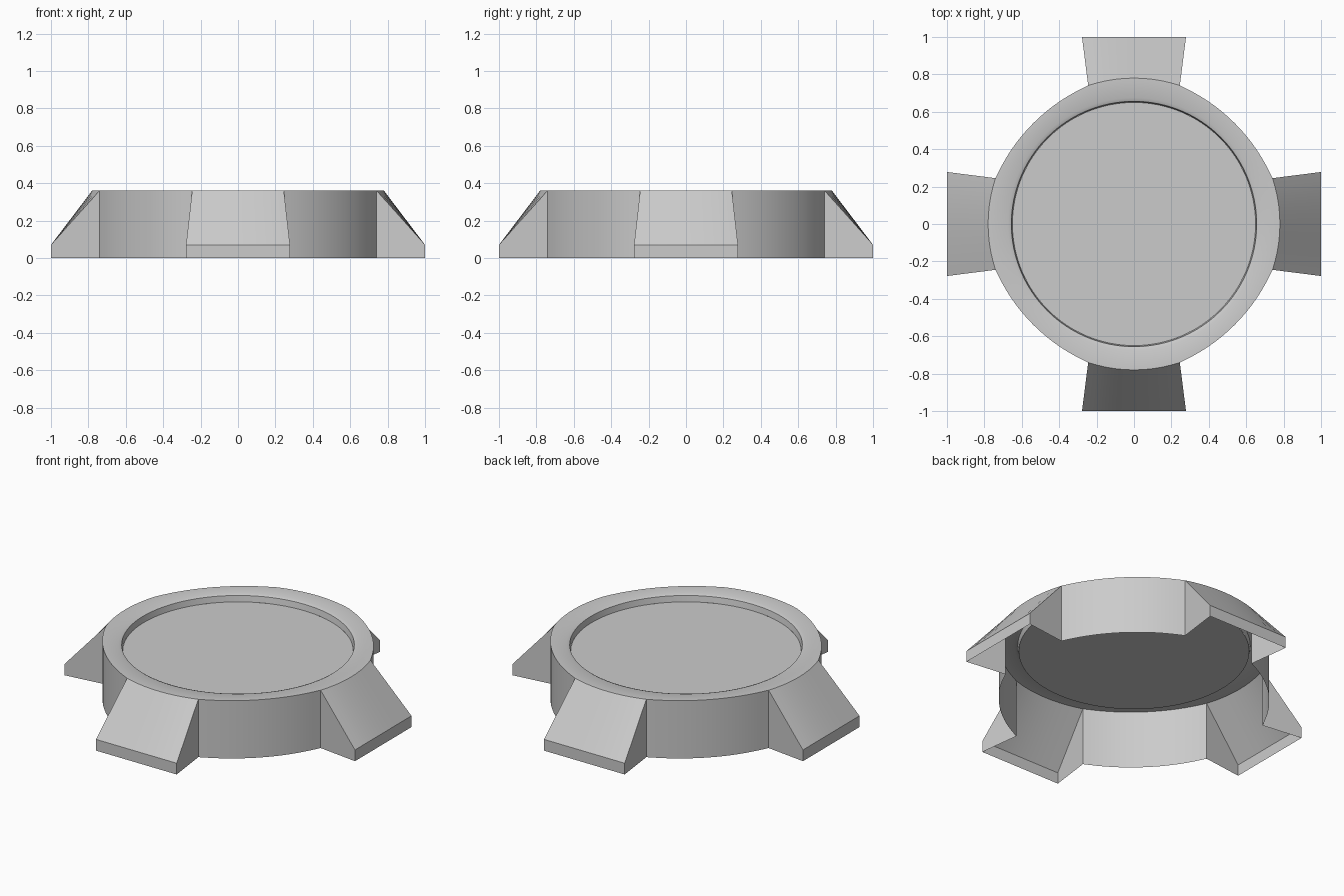
import bpy, bmesh
from math import sin, cos, pi, asin, radians
from mathutils import Matrix

if "Cube" in bpy.data.objects:
    bpy.data.objects.remove(bpy.data.objects["Cube"])

TOP, LIP, FLOOR = 0.36, 0.352, 0.315      # rim, rim inner edge, recessed plate
R_OUT, R_IN = 0.78, 0.65
W_TOP, W_END, Z_END = 0.245, 0.278, 0.07  # foot half widths, foot toe height
PHI = asin(W_TOP / R_OUT)                 # half angle covered by a foot


def polar(r, a, z):
    return (r * sin(a), r * cos(a), z)


def finish(name, bm):
    bmesh.ops.remove_doubles(bm, verts=bm.verts, dist=0.0005)
    bmesh.ops.recalc_face_normals(bm, faces=bm.faces)
    # make the sheet face outward / upward
    up = max(bm.faces, key=lambda f: f.normal.z ** 2)
    if up.normal.z < 0:
        bmesh.ops.reverse_faces(bm, faces=bm.faces)
    me = bpy.data.meshes.new(name)
    bm.to_mesh(me)
    bm.free()
    ob = bpy.data.objects.new(name, me)
    bpy.context.collection.objects.link(ob)
    bpy.context.view_layer.objects.active = ob
    ob.select_set(True)
    bpy.ops.object.shade_smooth_by_angle(angle=radians(30))
    ob.select_set(False)


def strips(bm, rows, m):
    grid = [[bm.verts.new(m @ p) for p in map(lambda q: Matrix.Translation(q).translation, row)]
            for row in rows]
    for a, b in zip(grid, grid[1:]):
        for i in range(len(a) - 1):
            bm.faces.new((a[i], a[i + 1], b[i + 1], b[i]))


# Hollow housing: one quarter (foot, wall, rim) repeated four times
bm = bmesh.new()
NF, NW = 10, 18
for k in range(4):
    m = Matrix.Rotation(k * pi / 2, 4, 'Z')
    foot = [(-PHI + 2 * PHI * i / NF, R_OUT) for i in range(NF + 1)]
    span = pi / 2 - 2 * PHI
    wall = [(PHI + span * i / NW, R_OUT - 0.018 * sin(pi * i / NW) ** 0.8 if 0 < i < NW else R_OUT)
            for i in range(NW + 1)]

    # sloping foot top and its short vertical toe
    edge = [polar(r, a, TOP) for a, r in foot]
    toe = [(p[0] / W_TOP * W_END, 1.0, Z_END) for p in edge]
    strips(bm, [edge, toe, [(x, y, 0) for x, y, z in toe]], m)

    # foot cheeks
    for s in (-1, 1):
        pts = [(s * W_TOP, edge[0][1], TOP), (s * W_END, 1, Z_END),
               (s * W_END, 1, 0), (s * W_TOP, edge[0][1], 0)]
        bm.faces.new([bm.verts.new(m @ Matrix.Translation(p).translation) for p in pts])

    # curved wall between feet, with a tiny eased top edge
    strips(bm, [[polar(r, a, TOP) for a, r in wall],
                [polar(r, a, 0) for a, r in wall]], m)

    # rim and inner step down to the plate
    for part in (foot, wall):
        strips(bm, [[polar(r, a, TOP) for a, r in part],
                    [polar(R_IN + 0.025, a, TOP) for a, r in part],
                    [polar(R_IN + 0.006, a, LIP) for a, r in part],
                    [polar(R_IN, a, FLOOR) for a, r in part]], m)
finish("housing", bm)

# Recessed round plate
bm = bmesh.new()
bmesh.ops.create_circle(bm, cap_ends=True, segments=96, radius=R_IN,
                        matrix=Matrix.Translation((0, 0, FLOOR)))
finish("round_plate", bm)
